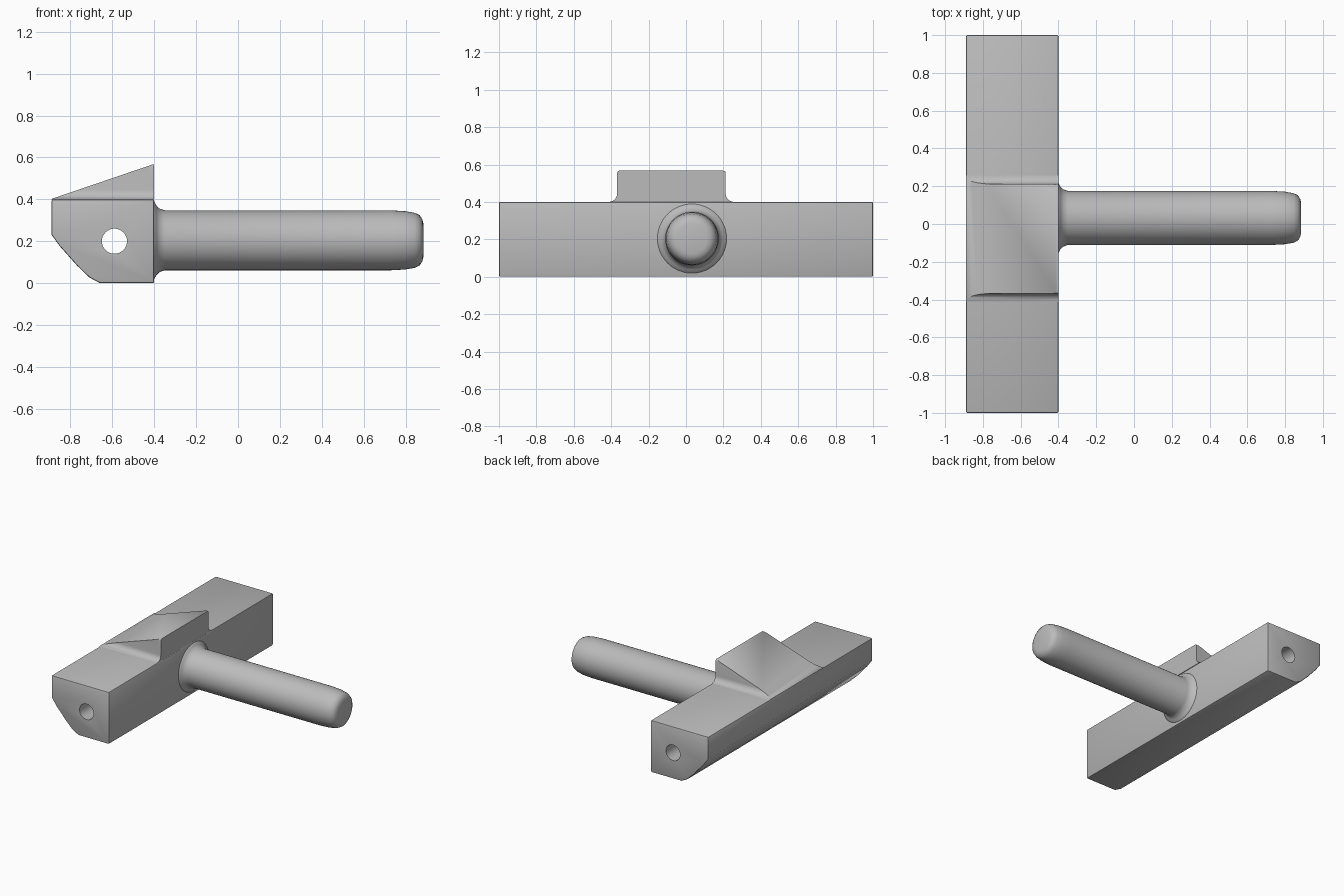
import bpy, bmesh
from math import sin, cos, pi, radians
from mathutils import Vector, Matrix

cube = bpy.data.objects.get("Cube")
if cube:
    bpy.data.objects.remove(cube, do_unlink=True)

GREY = (0.5, 0.5, 0.5, 1)
grey = bpy.data.materials.new("plain grey")
grey.use_nodes = True
grey.diffuse_color = GREY
grey.node_tree.nodes["Principled BSDF"].inputs["Base Color"].default_value = GREY


def finish(name, bm):
    bmesh.ops.recalc_face_normals(bm, faces=bm.faces)
    mesh = bpy.data.meshes.new(name)
    bm.to_mesh(mesh)
    bm.free()
    obj = bpy.data.objects.new(name, mesh)
    bpy.context.collection.objects.link(obj)
    mesh.materials.append(grey)
    return obj


def activate(obj):
    bpy.ops.object.select_all(action='DESELECT')
    obj.select_set(True)
    bpy.context.view_layer.objects.active = obj


def prism(points, offset):
    """Solid made by sweeping a closed outline along an offset."""
    bm = bmesh.new()
    face = bm.faces.new([bm.verts.new(p) for p in points])
    swept = bmesh.ops.extrude_face_region(bm, geom=[face])["geom"]
    moved = [v for v in swept if isinstance(v, bmesh.types.BMVert)]
    bmesh.ops.translate(bm, verts=moved, vec=offset)
    return bm


def arc(cx, cz, r, start, end, steps=6):
    angles = [radians(start + (end - start) * i / steps) for i in range(steps + 1)]
    return [(cx + r * cos(a), cz + r * sin(a)) for a in angles]


BACK, FACE, TOP = -0.89, -0.4, 0.4

# Crossbar with a bowed lower back edge
outline = [(FACE, TOP), (BACK, TOP), (BACK, 0.23), (-0.85, 0.175),
           (-0.77, 0.085), (-0.71, 0.027), (-0.66, 0), (FACE, 0)]
crossbar = finish("crossbar", prism([(x, -1, z) for x, z in outline], (0, 2, 0)))
bevel = crossbar.modifiers.new("soft edges", 'BEVEL')
bevel.width = 0.008
bevel.segments = 2
bevel.angle_limit = radians(40)

# Bore along the whole crossbar
bm = bmesh.new()
bmesh.ops.create_cone(bm, cap_ends=True, segments=32, radius1=0.06, radius2=0.06, depth=2.2,
                      matrix=Matrix.Translation((-0.59, 0, 0.2)) @ Matrix.Rotation(pi / 2, 4, 'X'))
cutter = finish("bore_cutter", bm)
cutter.hide_render = True
cut = crossbar.modifiers.new("bore", 'BOOLEAN')
cut.object = cutter
cut.operation = 'DIFFERENCE'
cut.solver = 'EXACT'
activate(crossbar)
for name in [m.name for m in crossbar.modifiers]:
    bpy.ops.object.modifier_apply(modifier=name)
bpy.data.objects.remove(cutter, do_unlink=True)

# Sloping wedge with filleted sides and rounded upper corners
R, PEAK, LEFT, RIGHT = 0.045, 0.567, 0.212, -0.368
section = (arc(LEFT + R, TOP + R, R, 270, 180) + arc(LEFT - 0.012, PEAK - 0.012, 0.012, 0, 90, 3)
           + arc(RIGHT + 0.012, PEAK - 0.012, 0.012, 90, 180, 3)
           + arc(RIGHT - R, TOP + R, R, 0, -90))
bm = prism([(BACK, y, z) for y, z in section], (FACE - BACK, 0, 0))
slope = Vector((TOP - PEAK, 0, FACE - BACK))
cut = bmesh.ops.bisect_plane(bm, geom=bm.verts[:] + bm.edges[:] + bm.faces[:],
                             plane_co=(BACK, 0, TOP + 0.002), plane_no=slope, clear_outer=True)
rim = [e for e in cut["geom_cut"] if isinstance(e, bmesh.types.BMEdge)]
bmesh.ops.holes_fill(bm, edges=rim, sides=0)
wedge = finish("wedge", bm)

# Round handle, flared at its root and eased at its tip
profile = [(-0.41, 0.19), (-0.4, 0.185), (-0.39, 0.167), (-0.375, 0.152), (-0.35, 0.143),
           (0.73, 0.143), (0.8, 0.139), (0.845, 0.131), (0.868, 0.12), (0.88, 0.1), (0.885, 0.08)]
bm = bmesh.new()
rings = []
for x, r in profile:
    rings.append([bm.verts.new((x, 0.032 + r * cos(2 * pi * i / 48), 0.204 + r * sin(2 * pi * i / 48)))
                  for i in range(48)])
for a, b in zip(rings, rings[1:]):
    for i in range(48):
        j = (i + 1) % 48
        bm.faces.new((a[i], a[j], b[j], b[i]))
bm.faces.new(rings[0])
bm.faces.new(rings[-1])
handle = finish("handle", bm)

for obj in (crossbar, wedge, handle):
    activate(obj)
    bpy.ops.object.shade_smooth_by_angle(angle=radians(35))
